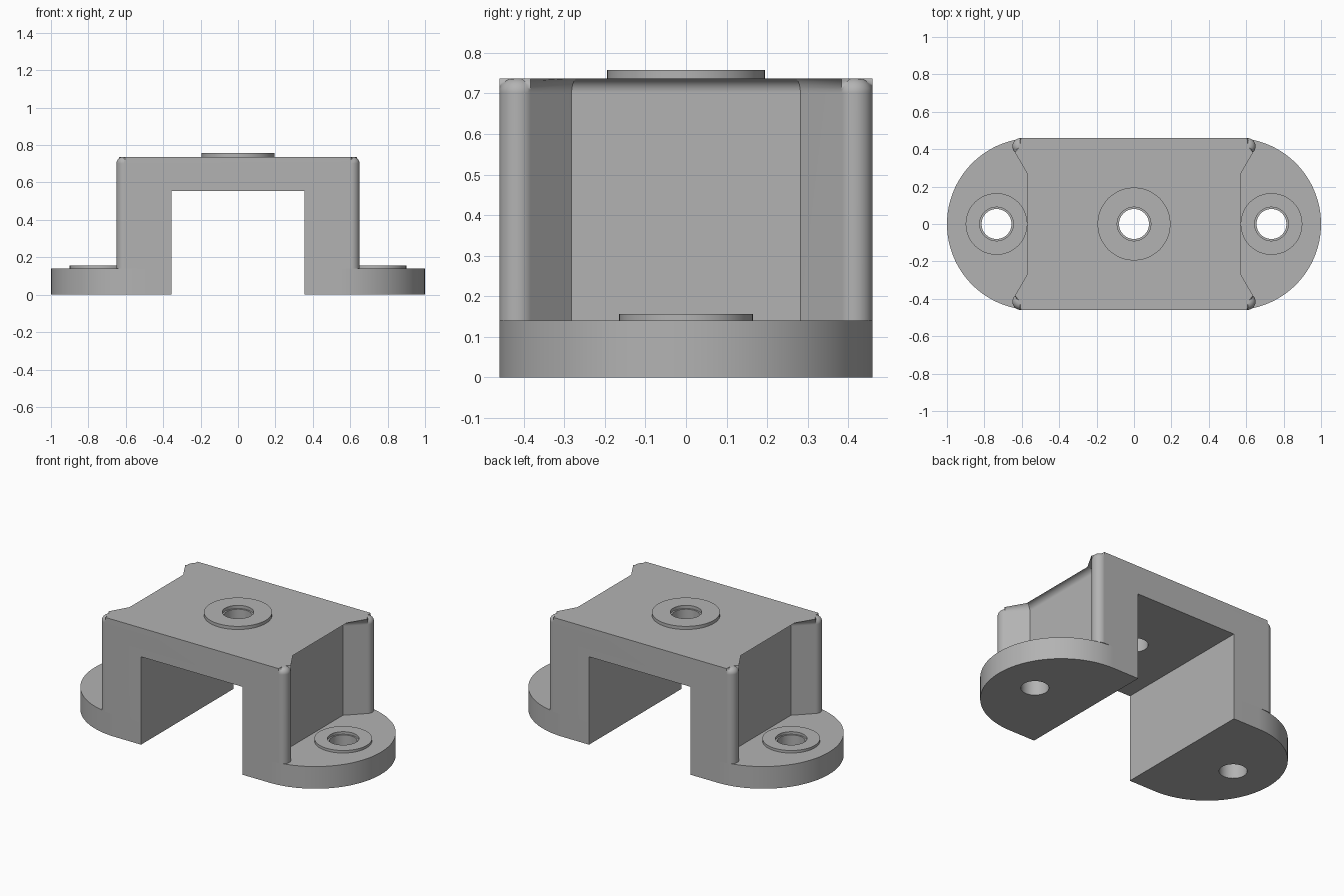
import bpy
import bmesh
from math import cos, sin, radians, pi

if "Cube" in bpy.data.objects:
    bpy.data.objects.remove(bpy.data.objects["Cube"], do_unlink=True)

HALF_DEPTH = 0.46
FOOT_TOP = 0.14
BODY_TOP = 0.737
CHANNEL = 0.355
CHANNEL_TOP = 0.555
HOLE_X = 0.735
HOLE_R = 0.08

grey = bpy.data.materials.new("plain grey")
grey.use_nodes = True
colour = (0.45, 0.45, 0.45, 1)
grey.diffuse_color = colour
grey.node_tree.nodes["Principled BSDF"].inputs["Base Color"].default_value = colour


def arc(cx, cy, r, start, end, steps):
    angles = [radians(start + (end - start) * i / steps) for i in range(steps + 1)]
    return [(cx + r * cos(a), cy + r * sin(a)) for a in angles]


def prism(name, outline, z0, z1, fillet=0):
    """Extrude an outline upward, optionally rounding its top rim."""
    bm = bmesh.new()
    low = [bm.verts.new((x, y, z0)) for x, y in outline]
    high = [bm.verts.new((x, y, z1)) for x, y in outline]
    bm.faces.new(low[::-1])
    top = bm.faces.new(high)
    n = len(low)
    for i in range(n):
        j = (i + 1) % n
        bm.faces.new((low[i], low[j], high[j], high[i]))
    if fillet:
        bmesh.ops.bevel(bm, geom=list(top.edges), offset=fillet, segments=5,
                        profile=0.5, affect='EDGES')
    bmesh.ops.recalc_face_normals(bm, faces=bm.faces)
    mesh = bpy.data.meshes.new(name)
    bm.to_mesh(mesh)
    bm.free()
    mesh.materials.append(grey)
    obj = bpy.data.objects.new(name, mesh)
    bpy.context.collection.objects.link(obj)
    return obj


def select(obj):
    bpy.ops.object.select_all(action='DESELECT')
    obj.select_set(True)
    bpy.context.view_layer.objects.active = obj


def cut(obj, cutter):
    mod = obj.modifiers.new("cut", 'BOOLEAN')
    mod.operation = 'DIFFERENCE'
    mod.solver = 'EXACT'
    mod.object = cutter
    select(obj)
    bpy.ops.object.modifier_apply(modifier=mod.name)
    bpy.data.objects.remove(cutter, do_unlink=True)


def finish(obj):
    select(obj)
    bpy.ops.object.shade_smooth_by_angle(angle=radians(30))
    mod = obj.modifiers.new("even shading", 'WEIGHTED_NORMAL')
    mod.keep_sharp = True


def disc(x, r):
    return arc(x, 0, r, 0, 352.5, 47)


def boss(name, x, r, z0, z1):
    ring = prism(name, disc(x, r), z0, z1)
    cut(ring, prism("bore", disc(x, HOLE_R + 0.01), z0 - 0.1, z1 + 0.1))
    finish(ring)


# Raised body: a waisted block with rounded corner posts and top rim
post = 0.045
quarter = [(0.535, 0.282)] + arc(0.65 - post, HALF_DEPTH - post, post, -45, 90, 12)
right_half = [(x, -y) for x, y in quarter[::-1]] + quarter
outline = right_half + [(-x, -y) for x, y in right_half]
body = prism("bridge_body", outline, FOOT_TOP, BODY_TOP, fillet=0.035)
box = [(-CHANNEL, -1), (CHANNEL, -1), (CHANNEL, 1), (-CHANNEL, 1)]
cut(body, prism("channel", box, -0.1, CHANNEL_TOP))
cut(body, prism("bore", disc(0, HOLE_R), 0.3, 1))
finish(body)
boss("top_boss", 0, 0.195, BODY_TOP, 0.757)

# Rounded mounting feet with their screw bosses
for side, sign in (("left", 1), ("right", -1)):
    tip = arc(1 - HALF_DEPTH, 0, HALF_DEPTH, -90, 90, 48)
    shape = [(CHANNEL, -HALF_DEPTH)] + tip + [(CHANNEL, HALF_DEPTH)]
    foot = prism(side + "_foot", [(sign * x, y) for x, y in shape], 0, FOOT_TOP)
    cut(foot, prism("bore", disc(sign * HOLE_X, HOLE_R), -0.1, 0.3))
    finish(foot)
    boss(side + "_foot_boss", sign * HOLE_X, 0.165, FOOT_TOP, 0.156)
